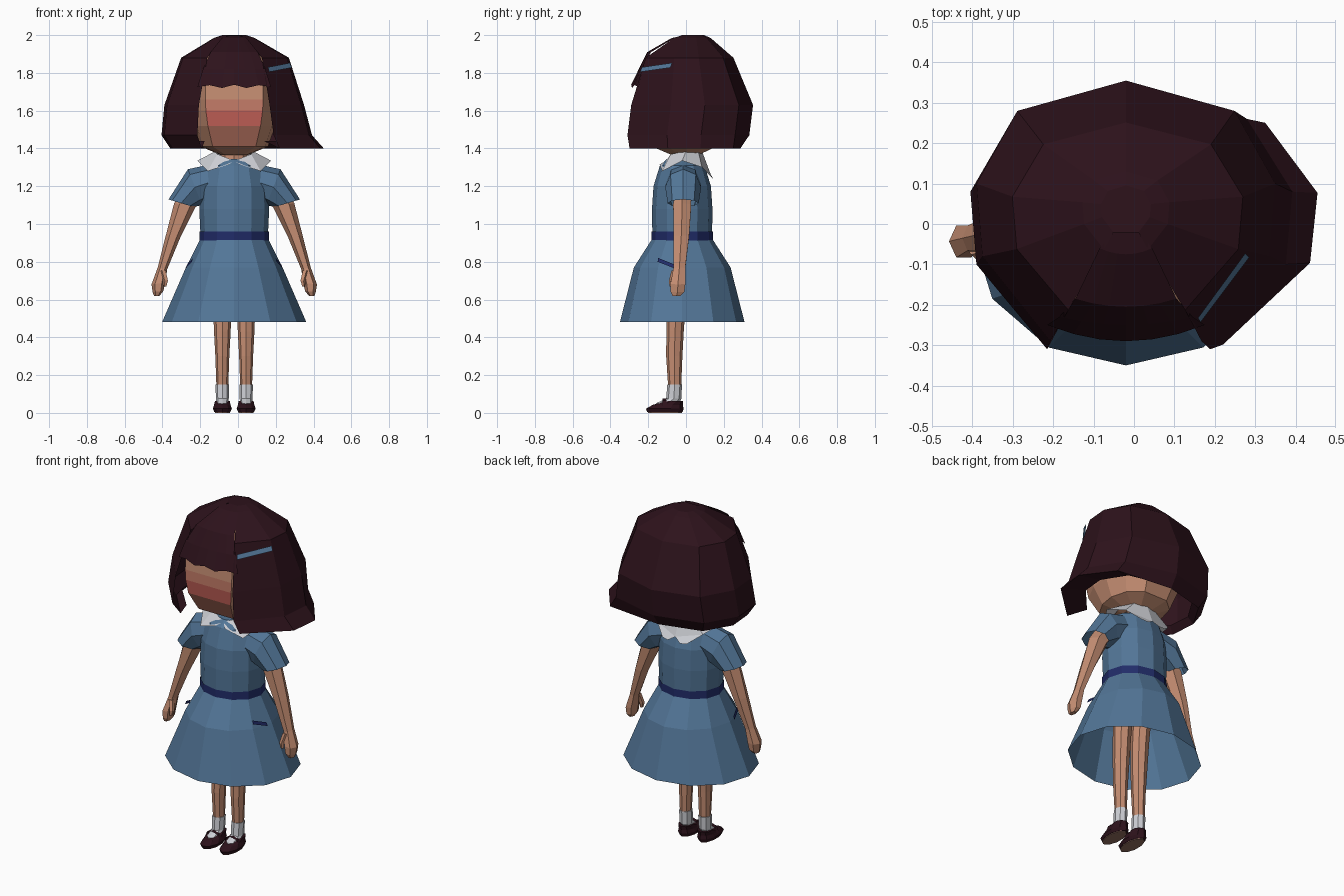
import bpy, bmesh
from math import sin, cos, pi

if "Cube" in bpy.data.objects:
    bpy.data.objects.remove(bpy.data.objects["Cube"])

CX = -0.02   # body symmetry plane
COL = dict(skin=(.56, .27, .17), flush=(.56, .2, .14), blush=(.56, .12, .1),
           dress=(.085, .18, .31), navy=(.015, .025, .14), hair=(.026, .006, .011),
           white=(.62, .63, .67), sole=(.3, .16, .12))
MATS = {}


def mat(key):
    if key not in MATS:
        MATS[key] = bpy.data.materials.new(key)
        MATS[key].diffuse_color = (*COL[key], 1)
    return MATS[key]


def loft(name, rows, key, closed=True, caps=(False, False), paint=()):
    """Skin rows of points; paint lists (row, column, colour) overrides."""
    bm = bmesh.new()
    vs = [[bm.verts.new(p) for p in row] for row in rows]
    n = len(rows[0])
    keys = [key] + sorted({p[2] for p in paint})
    over = {(r, c): keys.index(k) for r, c, k in paint}
    for r in range(len(rows) - 1):
        for c in range(n if closed else n - 1):
            d = (c + 1) % n
            f = bm.faces.new((vs[r][c], vs[r][d], vs[r + 1][d], vs[r + 1][c]))
            f.material_index = over.get((r, c), 0)
    for on, row in zip(caps, (vs[0], vs[-1])):
        if on:
            bm.faces.new(row)
    bmesh.ops.recalc_face_normals(bm, faces=bm.faces)
    me = bpy.data.meshes.new(name)
    bm.to_mesh(me)
    bm.free()
    for k in keys:
        me.materials.append(mat(k))
    ob = bpy.data.objects.new(name, me)
    bpy.context.collection.objects.link(ob)
    return ob


def oval(z, rx, ry, cy=-.02, dx=0, n=12):
    return [(CX + dx + rx * sin(2 * pi * i / n), cy - ry * cos(2 * pi * i / n), z)
            for i in range(n)]


def slant(s, a, b, cy, hy, n=6):
    """Ring through inner point a and outer point b (dx, z), mirrored by s."""
    out = []
    for i in range(n):
        t = .5 + .5 * cos(2 * pi * i / n)
        out.append((CX + s * (a[0] + (b[0] - a[0]) * t),
                    cy + hy * sin(2 * pi * i / n), a[1] + (b[1] - a[1]) * t))
    return out


def side(s, pts):
    return [(CX + s * x, y, z) for x, y, z in pts]


# Dress: bodice, belt, open skirt
loft("bodice", [oval(.93, .178, .158), oval(1.08, .185, .16), oval(1.2, .18, .152),
                oval(1.31, .15, .118), oval(1.345, .08, .08)], "dress", caps=(False, True))
loft("belt", [oval(.91, .184, .163), oval(.96, .184, .163)], "navy")
loft("skirt", [oval(.48, .382, .33), oval(.77, .256, .256), oval(.92, .18, .16)], "dress")

# Neck
loft("neck", [oval(1.3, .07, .07, 0, n=8), oval(1.42, .065, .065, 0, n=8)], "skin")

# Head with flat face panel, blush on the front column
half = [(.15, -.25), (.215, -.13), (.235, 0), (.2, .13), (.1, .22)]
base = half + [(-x, y) for x, y in reversed(half)]
rows = [[(CX + x * sx, y * sy, z) for x, y in base] for z, sx, sy in (
    (1.365, .3, .3), (1.41, .76, .72), (1.52, .93, .96), (1.6, 1, 1),
    (1.66, 1.02, 1), (1.74, 1.02, .98), (1.85, .78, .8), (1.93, .4, .4))]
loft("head", rows, "skin", caps=(True, True),
     paint=[(1, 9, "flush"), (2, 9, "blush"), (3, 9, "flush")])

# Bob hair: underside, flared hem, dome; open at the face
half = [(.195, -.31), (.37, -.10), (.385, .08), (.28, .26)]
rows = []
for z, sx, sy, cy, flare in ((1.44, .8, .75, 0, 1), (1.4, .88, .86, 0, 1.4),
                             (1.47, 1, 1, 0, 1.07), (1.63, .96, 1, .02, 1),
                             (1.88, .73, .72, .01, 1.03), (1.985, .28, .3, .03, 1),
                             (2.0, .16, .18, .035, 1)):
    left = [(CX - x * sx, y * sy + cy, z) for x, y in half]
    right = [(CX + x * sx * flare, y * sy * (1.12 if flare > 1.2 else 1) + cy, z)
             for x, y in reversed(half)]
    rows.append(left + [(CX, .335 * sy + cy, z)] + right)
loft("bob_hair", rows, "hair", closed=False, caps=(False, True))

# Fringe with a jagged lower edge
jag = (0, .01, -.005, .012, -.005, .01, 0)
rows = []
for z, y, hw, bend, j in ((1.997, -.015, .03, 0, 0), (1.985, -.075, .065, .015, 0),
                          (1.91, -.205, .125, .02, 0), (1.82, -.25, .165, .02, 0),
                          (1.725, -.29, .195, .04, 1)):
    rows.append([(CX + hw * (i - 3) / 3, y + bend * ((i - 3) / 3) ** 2, z + j * jag[i])
                 for i in range(7)])
loft("fringe", rows, "hair", closed=False)

# Hair clip
loft("hair_clip", [[(.165, -.243, 1.805), (.285, -.083, 1.828)],
                   [(.158, -.233, 1.83), (.275, -.073, 1.853)]], "dress", closed=False)

for s, tag in ((-1, "left"), (1, "right")):
    # Puffed sleeve
    loft("sleeve_" + tag, [slant(s, (.12, 1.13), (.13, 1.315), -.015, .09, 8),
                           slant(s, (.17, 1.10), (.245, 1.29), -.015, .095, 8),
                           slant(s, (.215, 1.09), (.348, 1.13), -.015, .082, 8)], "dress")
    # Arm, hand and thumb
    arm = [((.15, 1.14), (.26, 1.2), -.02, .05), ((.205, 1.09), (.318, 1.11), -.02, .055),
           ((.285, .93), (.362, .94), -.025, .048), ((.355, .76), (.405, .77), -.035, .036),
           ((.365, .69), (.438, .68), -.043, .046), ((.375, .645), (.432, .64), -.045, .042),
           ((.395, .62), (.425, .62), -.05, .025)]
    loft("arm_" + tag, [slant(s, *r) for r in arm], "skin", caps=(True, True))
    loft("thumb_" + tag, [slant(s, (.36, .755), (.395, .755), -.06, .017, 5),
                          slant(s, (.348, .70), (.378, .70), -.075, .016, 5),
                          slant(s, (.358, .67), (.375, .67), -.078, .01, 5)],
         "skin", caps=(True, True))
    # Collar flap
    loft("collar_" + tag, [
        side(s, [(0, -.105, 1.335), (.09, -.08, 1.37), (.1, 0, 1.385),
                 (.07, .065, 1.385), (0, .085, 1.385)]),
        side(s, [(.03, -.14, 1.315), (.14, -.125, 1.28), (.195, -.02, 1.335),
                 (.15, .085, 1.3), (0, .13, 1.265)])], "white", closed=False)
    loft("collar_back_point_" + tag, [
        side(s, [(0, .13, 1.265), (.15, .085, 1.3)]),
        side(s, [(.04, .143, 1.24), (.08, .137, 1.245)])], "white", closed=False)
    # Pocket trim
    loft("pocket_trim_" + tag, [
        side(s, [(.224, -.15, .8), (.257, -.06, .765)]),
        side(s, [(.218, -.147, .82), (.25, -.06, .785)])], "navy", closed=False)
    # Leg, sock
    dx = s * .063
    loft("leg_" + tag, [oval(z, rx, ry, cy, dx, 8) for z, rx, ry, cy in (
        (.13, .031, .034, -.06), (.3, .037, .043, -.062), (.43, .044, .046, -.058),
        (.6, .05, .05, -.05), (.82, .055, .055, -.03))], "skin")
    loft("sock_" + tag, [oval(z, rx, ry, cy, dx, 8) for z, rx, ry, cy in (
        (.035, .034, .07, -.098), (.053, .032, .06, -.095), (.075, .034, .04, -.065),
        (.15, .036, .039, -.06))], "white", caps=(False, True))
    # Shoe, sole and strap
    loft("shoe_" + tag, [oval(z, rx, ry, cy, dx, 10) for z, rx, ry, cy in (
        (.004, .044, .094, -.112), (.022, .053, .1, -.112), (.042, .046, .08, -.097),
        (.064, .041, .046, -.062))], "hair", caps=(True, True))
    loft("sole_" + tag, [oval(z, .042, .09, -.112, dx, 10) for z in (0, .006)],
         "sole", caps=(True, True))
    loft("strap_" + tag, [[(CX + dx + x, y - (z - .04) * .1, z) for x, z in (
        (-.049, .035), (-.034, .066), (0, .076), (.034, .066), (.049, .035))]
        for y in (-.122, -.1)], "hair", closed=False)

for m in bpy.data.materials:
    if m.users and not m.is_grease_pencil:
        m.use_nodes = True
        m.node_tree.nodes["Principled BSDF"].inputs["Base Color"].default_value = m.diffuse_color
